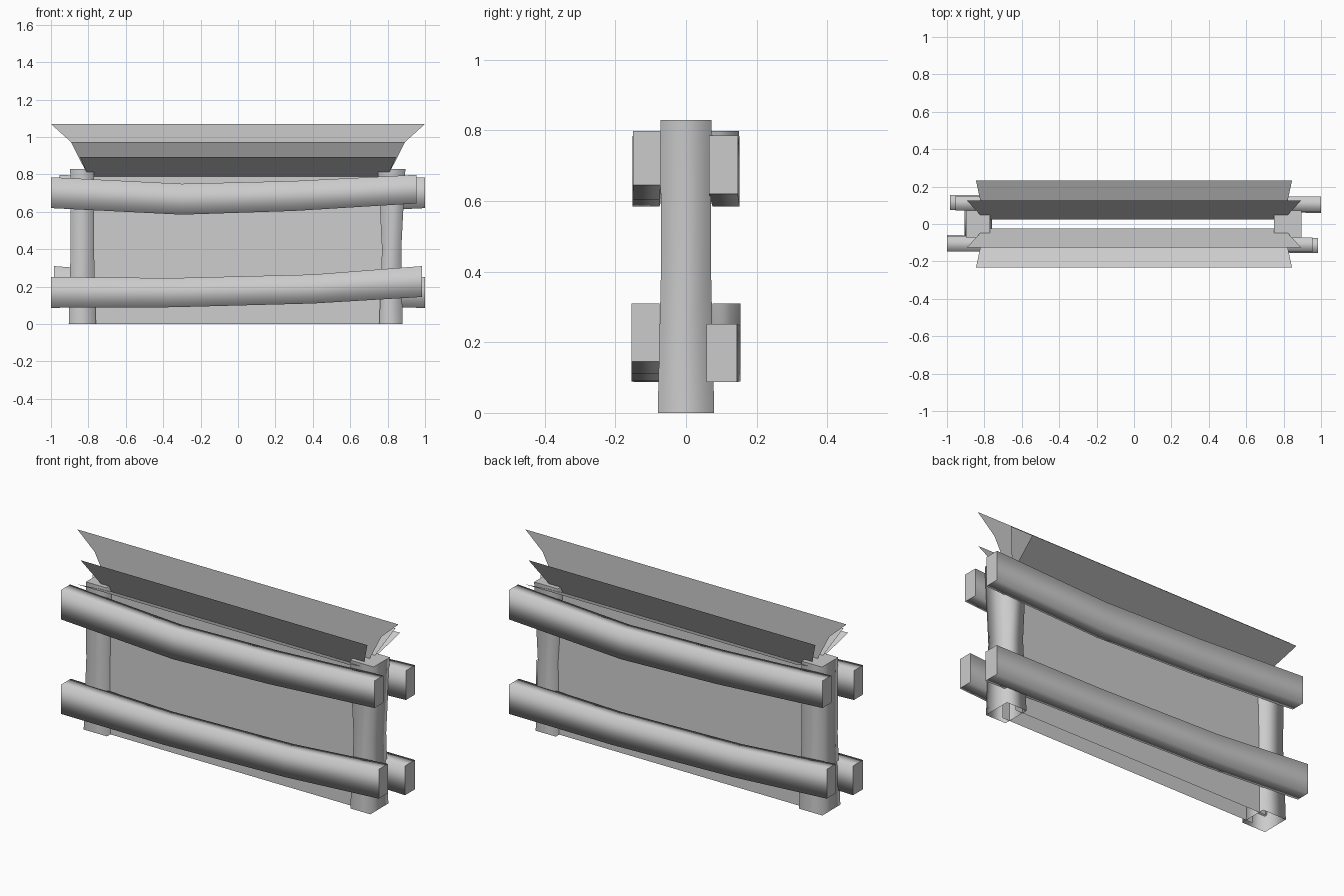
import bpy
from mathutils import Matrix

if "Cube" in bpy.data.objects:
    bpy.data.objects.remove(bpy.data.objects["Cube"])


def make(name, verts, faces, smooth):
    me = bpy.data.meshes.new(name)
    me.from_pydata(verts, [], faces)
    for p, s in zip(me.polygons, smooth):
        p.use_smooth = s
    ob = bpy.data.objects.new(name, me)
    bpy.context.collection.objects.link(ob)
    return ob


def loft(name, rings, cap_start=True):
    """Four-sided beam through rings, smooth sides and flat end caps."""
    verts = [v for r in rings for v in r]
    faces, smooth = [], []
    for i in range(len(rings) - 1):
        for j in range(4):
            k = (j + 1) % 4
            faces.append((4*i + j, 4*i + k, 4*i + 4 + k, 4*i + 4 + j))
            smooth.append(True)
    n = 4 * (len(rings) - 1)
    faces.append((n, n + 1, n + 2, n + 3))
    smooth.append(False)
    if cap_start:
        faces.append((3, 2, 1, 0))
        smooth.append(False)
    return make(name, verts, faces, smooth)


def sheet(name, rows):
    """Thin sheet mirrored in x; rows are (half width, y, z)."""
    verts = [(s * w, y, z) for w, y, z in rows for s in (-1, 1)]
    faces = [(2*i, 2*i + 1, 2*i + 3, 2*i + 2) for i in range(len(rows) - 1)]
    return make(name, verts, faces, [True] * len(faces))


# Posts, open at the bottom: (z, x min, x max, half depth)
posts = {
    "left_post": [(0, -.905, -.76, .08), (.4, -.895, -.77, .071), (.83, -.897, -.77, .072)],
    "right_post": [(0, .755, .88, .08), (.4, .77, .873, .071), (.83, .748, .895, .072)],
}
for name, levels in posts.items():
    loft(name, [[(a, -d, z), (b, -d, z), (b, d, z), (a, d, z)]
                for z, a, b, d in levels], cap_start=False)

# Sagging rails: (x, outer y, inner y, bottom z, top z); back is front turned half round
rails = {
    "upper_rail": [(-1, -.147, -.065, .62, .785), (-.3, -.152, -.075, .585, .75),
                   (.3, -.152, -.075, .605, .765), (.955, -.15, -.072, .645, .798)],
    "lower_rail": [(-1, -.145, -.058, .087, .252), (-.35, -.155, -.075, .09, .246),
                   (.4, -.155, -.075, .11, .265), (.985, -.155, -.075, .145, .31)],
}
for name, st in rails.items():
    rings = [[(x, yo, zb), (x, yo, zt), (x, yi, zt), (x, yi, zb)] for x, yo, yi, zb, zt in st]
    loft("front_" + name, rings)
    back = loft("back_" + name, rings)
    back.data.transform(Matrix.Rotation(3.14159265, 4, 'Z'))

# Infill panels and fanned brush sheets above them
for side, s in (("front", -1), ("back", 1)):
    sheet(side + "_panel", [(.8, s*.05, 0), (.8, s*.025, .79)])
    sheet(side + "_steep_brush", [(.8, s*.025, .79), (.893, s*.125, .973)])
    sheet(side + "_low_brush", [(.8, s*.025, .79), (.845, s*.233, .893)])
sheet("centre_brush", [(.8, 0, .79), (.893, 0, .973), (1, 0, 1.07)])
